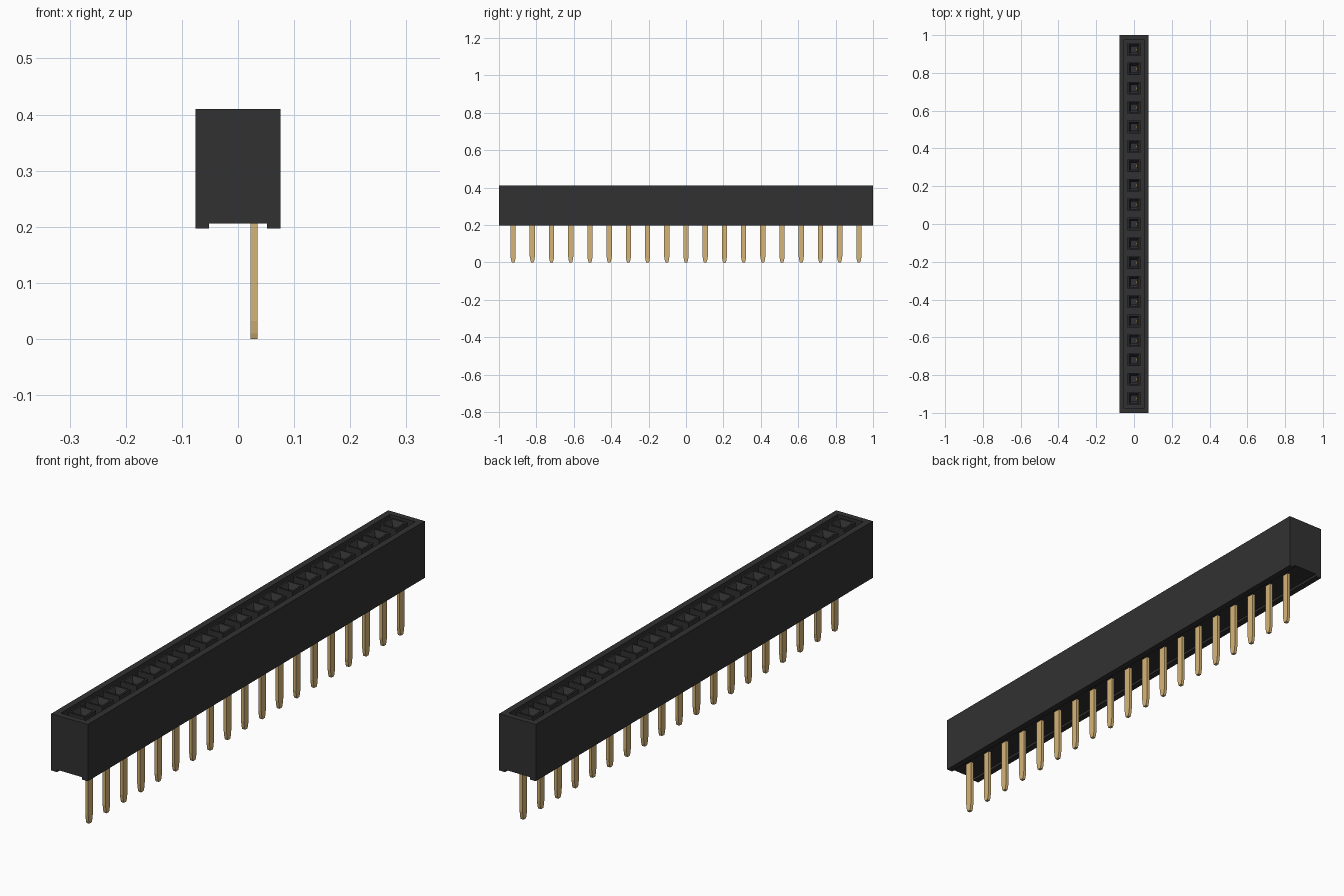
import bpy, bmesh

cube = bpy.data.objects.get("Cube")
if cube:
    bpy.data.objects.remove(cube, do_unlink=True)

COUNT, PITCH = 19, 0.1027
TOP, FLOOR, GROOVE, FOOT = 0.41, 0.37, 0.206, 0.197
POSITIONS = [(i - (COUNT - 1) / 2) * PITCH for i in range(COUNT)]


def material(name, rgb):
    m = bpy.data.materials.new(name)
    m.use_nodes = True
    m.diffuse_color = (*rgb, 1)
    m.node_tree.nodes["Principled BSDF"].inputs["Base Color"].default_value = (*rgb, 1)
    return m


BLACK = material("black plastic", (0.031, 0.031, 0.031))
GOLD = material("gold metal", (0.67, 0.46, 0.19))


def finish(name, bm, mat):
    bmesh.ops.recalc_face_normals(bm, faces=bm.faces)
    mesh = bpy.data.meshes.new(name)
    bm.to_mesh(mesh)
    bm.free()
    mesh.materials.append(mat)
    obj = bpy.data.objects.new(name, mesh)
    bpy.context.collection.objects.link(obj)
    return obj


def loft(bm, x, y, rings):
    """Join rectangular rings (half x, half y, z) into one closed solid."""
    loops = [[bm.verts.new((x + sx * hx, y + sy * hy, z))
              for sx, sy in ((-1, -1), (1, -1), (1, 1), (-1, 1))] for hx, hy, z in rings]
    for a, b in zip(loops, loops[1:]):
        for i in range(4):
            j = (i + 1) % 4
            bm.faces.new((a[i], a[j], b[j], b[i]))
    bm.faces.new(loops[0][::-1])
    bm.faces.new(loops[-1])


# Housing: end profile with the underside groove, swept along y
bm = bmesh.new()
profile = [(-0.076, FOOT), (-0.052, FOOT), (-0.052, GROOVE), (0.052, GROOVE),
           (0.052, FOOT), (0.076, FOOT), (0.076, TOP), (-0.076, TOP)]
face = bm.faces.new([bm.verts.new((x, -1, z)) for x, z in profile])
swept = bmesh.ops.extrude_face_region(bm, geom=[face])["geom"]
bmesh.ops.translate(bm, vec=(0, 2, 0),
                    verts=[v for v in swept if isinstance(v, bmesh.types.BMVert)])
housing = finish("housing", bm, BLACK)

# Sunken channel along the top, minus the sleeve blocks left standing in it
bm = bmesh.new()
loft(bm, 0, 0, [(0.052, 0.977, FLOOR), (0.052, 0.977, TOP + 0.02)])
channel_cutter = finish("channel_cutter", bm, BLACK)

# Wells below the channel floor for the contacts
bm = bmesh.new()
for y in POSITIONS:
    loft(bm, 0, y, [(0.016, 0.016, 0.27), (0.016, 0.016, FLOOR + 0.01)])
well_cutter = finish("well_cutter", bm, BLACK)

for cutter in (channel_cutter, well_cutter):
    mod = housing.modifiers.new(cutter.name, "BOOLEAN")
    mod.operation = "DIFFERENCE"
    mod.solver = "EXACT"
    mod.object = cutter
bpy.context.view_layer.update()
baked = bpy.data.meshes.new_from_object(
    housing.evaluated_get(bpy.context.evaluated_depsgraph_get()))
housing.modifiers.clear()
housing.data = baked
for cutter in (channel_cutter, well_cutter):
    bpy.data.objects.remove(cutter, do_unlink=True)

# Sleeves: square collars with a funnel mouth leading into each well
bm = bmesh.new()
for y in POSITIONS:
    rings = [(0.034, FLOOR), (0.034, TOP), (0.027, TOP), (0.016, TOP - 0.02), (0.016, FLOOR)]
    loops = [[bm.verts.new((sx * h, y + sy * h, z))
              for sx, sy in ((-1, -1), (1, -1), (1, 1), (-1, 1))] for h, z in rings]
    for a, b in zip(loops, loops[1:] + loops[:1]):
        for i in range(4):
            j = (i + 1) % 4
            bm.faces.new((a[i], a[j], b[j], b[i]))
finish("socket_sleeves", bm, BLACK)

# Spring contacts on the side wall of each well
bm = bmesh.new()
for y in POSITIONS:
    loft(bm, 0.0135, y, [(0.0025, 0.006, 0.27), (0.0025, 0.006, 0.36)])
finish("spring_contacts", bm, GOLD)

# Solder pins: flat blades with tips tapered in y
bm = bmesh.new()
for y in POSITIONS:
    loft(bm, 0.0285, y, [(0.006, 0.007, 0.0), (0.006, 0.0105, 0.010),
                         (0.006, 0.014, 0.032), (0.006, 0.014, 0.22)])
finish("solder_pins", bm, GOLD)
